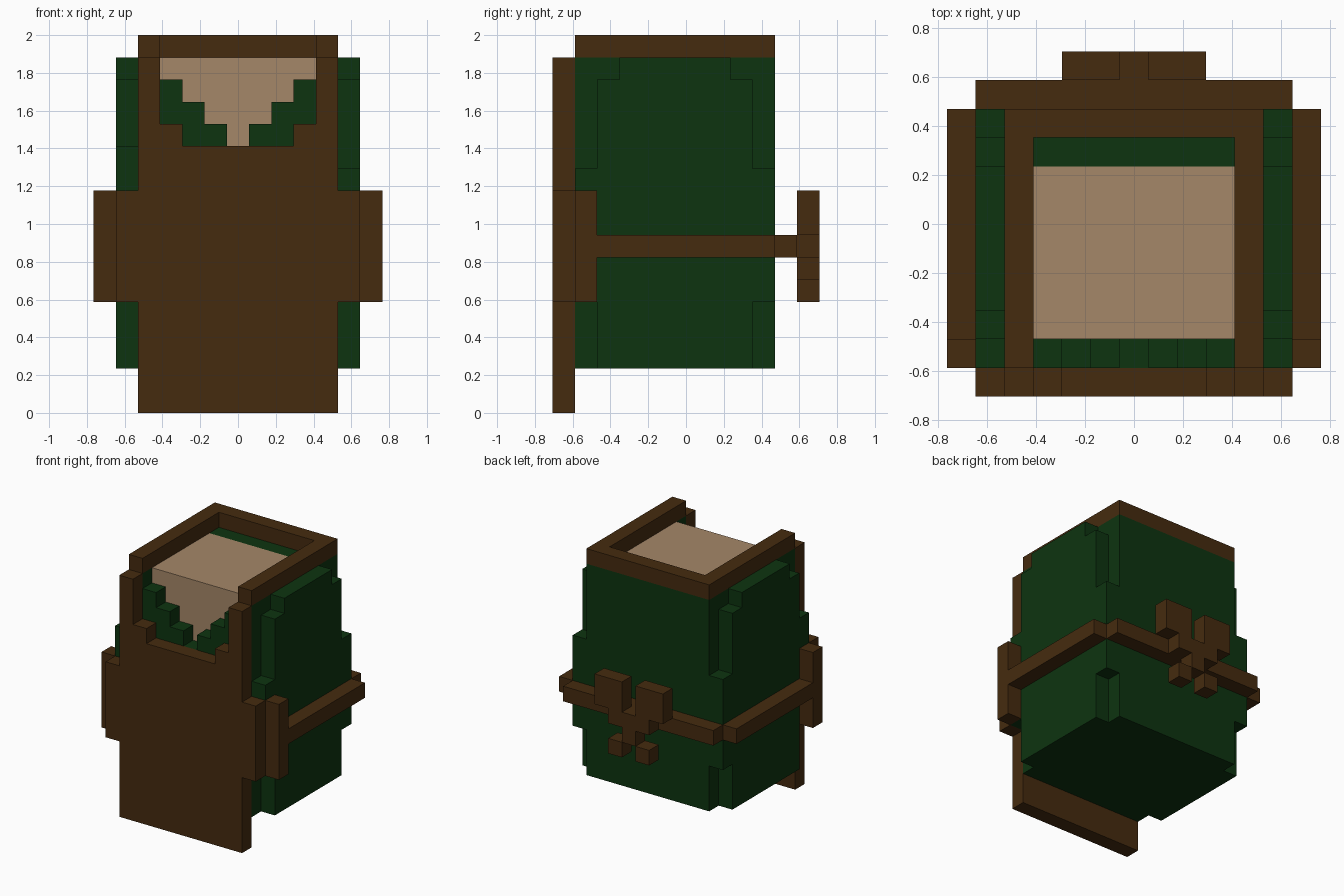
import bpy
import bmesh
from mathutils import Vector

cube = bpy.data.objects.get("Cube")
if cube:
    bpy.data.objects.remove(cube, do_unlink=True)

U = 2 / 17  # size of one block


def material(name, rgb):
    m = bpy.data.materials.new(name)
    m.use_nodes = True
    m.diffuse_color = (*rgb, 1)
    bsdf = next(n for n in m.node_tree.nodes if n.type == 'BSDF_PRINCIPLED')
    bsdf.inputs["Base Color"].default_value = (*rgb, 1)
    return m


BROWN = material("dark brown", (0.060, 0.024, 0.0048))
GREEN = material("dark green", (0.004, 0.034, 0.0052))
TAN = material("tan", (0.376, 0.242, 0.138))


def finish(name, bm, mat):
    bmesh.ops.recalc_face_normals(bm, faces=bm.faces)
    mesh = bpy.data.meshes.new(name)
    bm.to_mesh(mesh)
    bm.free()
    mesh.materials.append(mat)
    ob = bpy.data.objects.new(name, mesh)
    bpy.context.collection.objects.link(ob)
    return ob


def prism(name, mat, axis, lo, hi, outline):
    """Extrude an outline along axis x, y or z, measured in blocks."""
    bm = bmesh.new()
    place = {'x': lambda a, b: (lo, a, b),
             'y': lambda a, b: (a, lo, b),
             'z': lambda a, b: (a, b, lo)}[axis]
    face = bm.faces.new([bm.verts.new(Vector(place(a, b)) * U) for a, b in outline])
    ext = bmesh.ops.extrude_face_region(bm, geom=[face])
    shift = Vector([(hi - lo) * U if axis == k else 0 for k in 'xyz'])
    verts = [g for g in ext["geom"] if isinstance(g, bmesh.types.BMVert)]
    bmesh.ops.translate(bm, verts=verts, vec=shift)
    return finish(name, bm, mat)


def box(name, mat, x, y, z):
    return prism(name, mat, 'z', z[0], z[1],
                 [(x[0], y[0]), (x[1], y[0]), (x[1], y[1]), (x[0], y[1])])


def mirrored(half):
    """Complete a half outline given on +x, in order."""
    return half + [(-x, z) for x, z in reversed(half)]


# Green body with a U-shaped hood wall around the head
box("body", GREEN, (-4.5, 4.5), (-4, 4), (2, 12))
prism("hood_wall", GREEN, 'z', 12, 16,
      [(-4.5, -4), (-4.5, 4), (4.5, 4), (4.5, -4), (3.5, -4), (3.5, 2), (-3.5, 2), (-3.5, -4)])

# Green front layer with the stepped neckline
prism("stepped_collar", GREEN, 'y', -5, -4, mirrored(
    [(4.5, 2), (4.5, 16), (3.5, 16), (3.5, 15), (2.5, 15), (2.5, 14),
     (1.5, 14), (1.5, 13), (0.5, 13), (0.5, 12)]))

# Tan head inside the hood
box("head", TAN, (-3.5, 3.5), (-4, 2), (12, 16))

# Brown front board with its opening
prism("front_board", BROWN, 'y', -6, -5, mirrored(
    [(4.5, 0), (4.5, 16), (3.5, 16), (3.5, 13), (2.5, 13), (2.5, 12)]))

# Brown rim on top, open at the front
prism("top_rim", BROWN, 'z', 16, 17,
      [(-4.5, -5), (-4.5, 4), (4.5, 4), (4.5, -5), (3.5, -5), (3.5, 3), (-3.5, 3), (-3.5, -5)])

# Parts on both sides
for side, s, notch in (("left", 1, 11), ("right", -1, 12)):
    def span(a, b):
        return tuple(sorted((s * a, s * b)))
    prism(side + "_side_panel", GREEN, 'x', *span(4.5, 5.5),
          [(-4, 2), (3, 2), (3, 5), (4, 5), (4, 11), (3, 11), (3, 15), (2, 15), (2, 16),
           (-3, 16), (-3, 15), (-4, 15), (-4, notch), (-5, notch), (-5, 5), (-4, 5)])
    box(side + "_board_wing", BROWN, span(4.5, 5.5), (-6, -5), (5, 10))
    box(side + "_board_tip", BROWN, span(5.5, 6.5), (-5, -4), (5, 10))
    box(side + "_strap", BROWN, span(5.5, 6.5), (-4, 4), (7, 8))
    box(side + "_bow_loop", BROWN, span(0.5, 2.5), (5, 6), (8, 10))
    box(side + "_bow_tail", BROWN, span(0.5, 1.5), (5, 6), (5, 6))

# Back strap and bow knot
box("back_strap", BROWN, (-5.5, 5.5), (4, 5), (7, 8))
prism("bow_knot", BROWN, 'y', 5, 6, mirrored([(0.5, 6), (0.5, 7), (1.5, 7), (1.5, 8)]))
